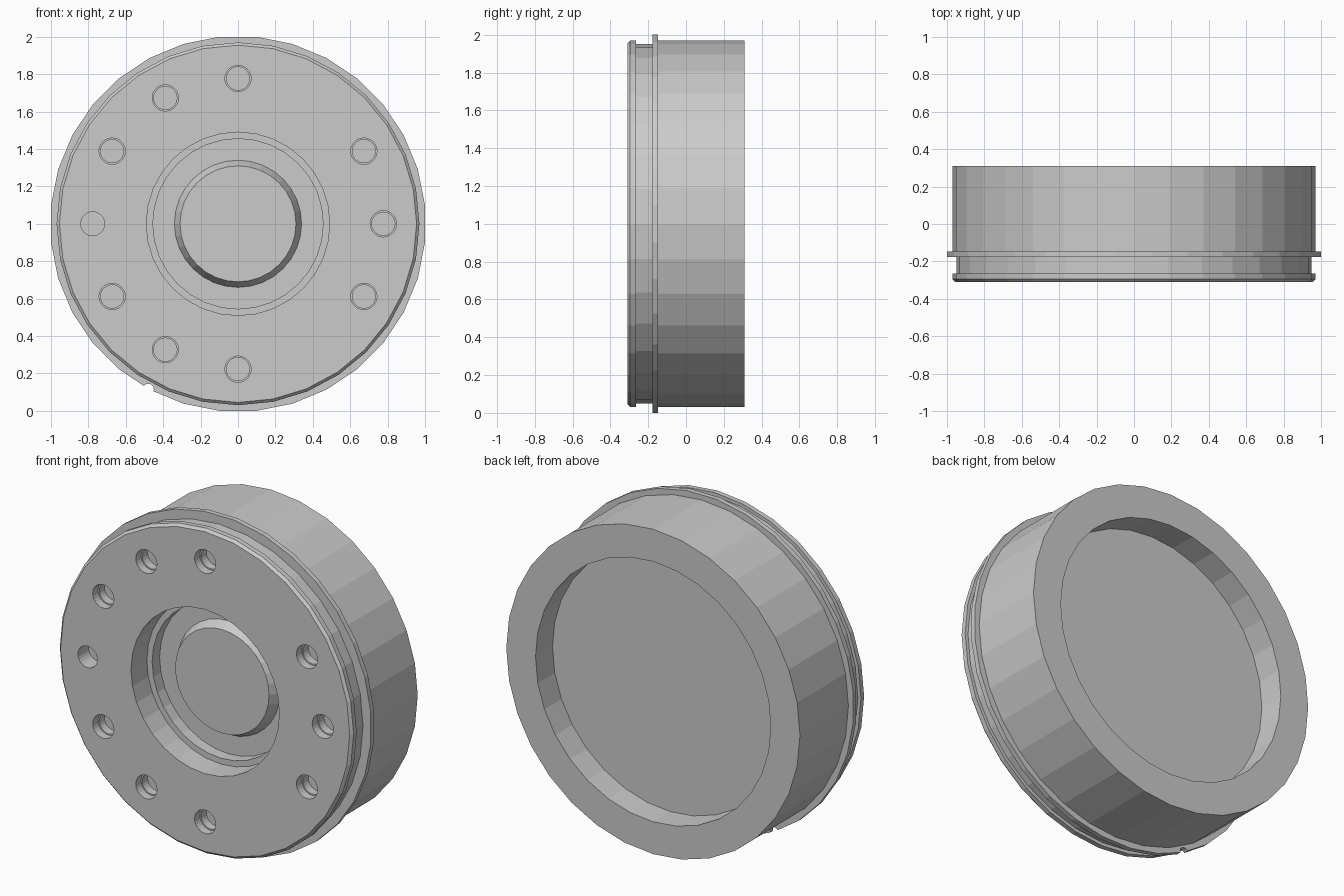
import bpy, bmesh, math

if "Cube" in bpy.data.objects:
    bpy.data.objects.remove(bpy.data.objects["Cube"])

SIDES = 32
CZ = 1.0  # height of the turning axis, which runs along y

steel = bpy.data.materials.new("plain grey")
steel.diffuse_color = (0.6, 0.6, 0.6, 1)
steel.use_nodes = True
steel.node_tree.nodes["Principled BSDF"].inputs["Base Color"].default_value = steel.diffuse_color


def lathe(name, profile, cx=0, cz=CZ, sides=SIDES, turn=0.0, closed=False):
    """Turn (radius, y) points about a y axis; ends are capped unless closed."""
    bm = bmesh.new()
    rings = []
    for r, y in profile:
        rings.append([bm.verts.new((cx + r * math.cos(a), y, cz + r * math.sin(a)))
                      for a in (turn + 2 * math.pi * i / sides for i in range(sides))])
    pairs = list(zip(rings, rings[1:]))
    if closed:
        pairs.append((rings[-1], rings[0]))
    else:
        bm.faces.new(rings[0])
        bm.faces.new(rings[-1])
    for a, b in pairs:
        for i in range(sides):
            j = (i + 1) % sides
            bm.faces.new((a[i], a[j], b[j], b[i]))
    bmesh.ops.recalc_face_normals(bm, faces=bm.faces)
    mesh = bpy.data.meshes.new(name)
    bm.to_mesh(mesh)
    bm.free()
    mesh.materials.append(steel)
    obj = bpy.data.objects.new(name, mesh)
    bpy.context.collection.objects.link(obj)
    return obj


def cut(target, cutter):
    """Subtract the cutter from the target, then remove the cutter."""
    mod = target.modifiers.new("cut", 'BOOLEAN')
    mod.operation = 'DIFFERENCE'
    mod.solver = 'EXACT'
    mod.object = cutter
    cutter.hide_render = True
    bpy.context.view_layer.objects.active = target
    bpy.ops.object.modifier_apply(modifier=mod.name)
    bpy.data.objects.remove(cutter)


# Main body: front boss, stepped front recess, rim, groove, drum, back recess
body = lathe("body", [
    (0.31, -0.15), (0.34, -0.09), (0.455, -0.09), (0.455, -0.16),
    (0.49, -0.16), (0.49, -0.31), (0.955, -0.31), (0.97, -0.295),
    (0.97, -0.265), (0.95, -0.265), (0.95, -0.165), (0.97, -0.165),
    (0.97, 0.31), (0.777, 0.31), (0.777, 0.15)])

# Bolt holes on a 30 degree pitch, with two places left out;
# the one on the left is plain, the others are stepped
for deg in range(0, 360, 30):
    if deg in (60, 300):
        continue
    a = math.radians(deg)
    if deg == 180:
        shape = [(0.064, -0.4), (0.064, -0.21)]
    else:
        shape = [(0.07, -0.4), (0.07, -0.26), (0.062, -0.26), (0.062, -0.21)]
    cut(body, lathe("hole_cutter", shape, 0.777 * math.cos(a),
                    CZ + 0.777 * math.sin(a), 24))

# Thin flange, turned half a step against the body
R = 1 / math.cos(math.pi / SIDES)
flange = lathe("flange", [(0.93, -0.177), (R, -0.177), (R, -0.147), (0.93, -0.147)],
               turn=math.pi / SIDES, closed=True)

# Small round locating notch in the flange
cut(flange, lathe("notch_cutter", [(0.03, -0.3), (0.03, 0.0)], -0.48, 0.115, 16))
